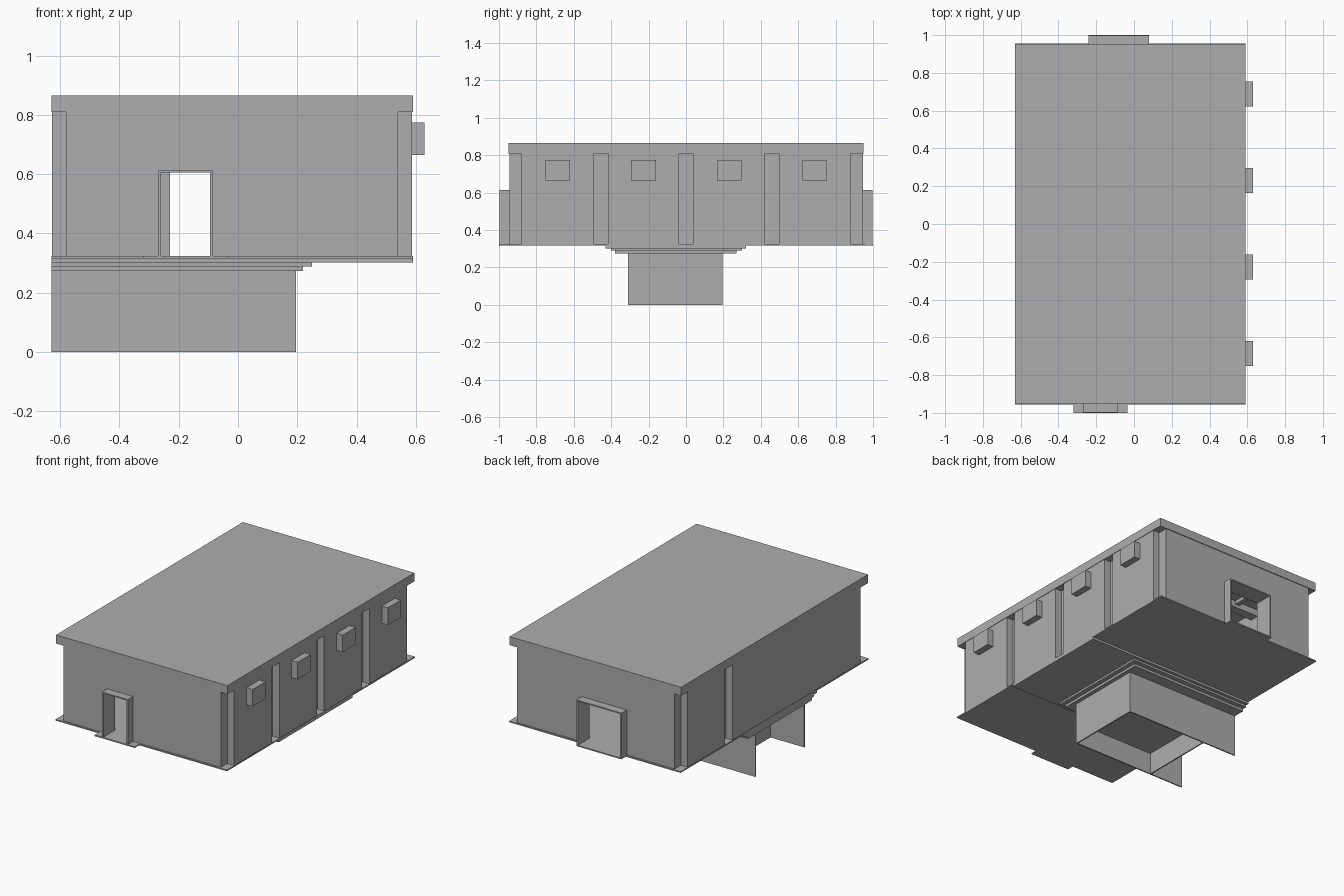
import bpy
import bmesh

cube = bpy.data.objects.get("Cube")
if cube:
    bpy.data.objects.remove(cube, do_unlink=True)

grey = bpy.data.materials.new("concrete_grey")
grey.use_nodes = True
COLOUR = (0.42, 0.42, 0.42, 1)
grey.diffuse_color = COLOUR
grey.node_tree.nodes["Principled BSDF"].inputs["Base Color"].default_value = COLOUR


def boxes(name, *parts):
    """One object from boxes given as (x0, x1, y0, y1, z0, z1)."""
    bm = bmesh.new()
    for x0, x1, y0, y1, z0, z1 in parts:
        verts = bmesh.ops.create_cube(bm, size=1)["verts"]
        for v in verts:
            v.co.x = x1 if v.co.x > 0 else x0
            v.co.y = y1 if v.co.y > 0 else y0
            v.co.z = z1 if v.co.z > 0 else z0
    mesh = bpy.data.meshes.new(name)
    bm.to_mesh(mesh)
    bm.free()
    mesh.materials.append(grey)
    obj = bpy.data.objects.new(name, mesh)
    bpy.context.collection.objects.link(obj)
    return obj


def ring(name, outer, inner, z0, z1):
    """Rectangular slab with a rectangular hole."""
    a, b, c, d = outer
    e, f, g, h = inner
    parts = [(f, b, c, d, z0, z1), (e, f, c, g, z0, z1), (e, f, h, d, z0, z1)]
    if e > a:
        parts.append((a, e, c, d, z0, z1))
    return boxes(name, *parts)


LEFT, RIGHT, END = -0.63, 0.59, 0.95
FLOOR, EAVE, TOP = 0.32, 0.81, 0.865
NOTCH = 0.05
PIT = (-0.39, 0.195, -0.31, 0.195)

# Floor plate and the descending steps around the sunken pit
ring("floor", (LEFT, RIGHT, -END - .005, END + .005), PIT, FLOOR - .004, FLOOR + .004)
ring("floor_band", (LEFT, RIGHT, -.43, .32), PIT, .302, FLOOR - .004)
ring("upper_step", (LEFT, .25, -.4, .3), PIT, .289, .302)
ring("lower_step", (LEFT, .22, -.38, .27), PIT, .273, .289)

# Sunken pit with its two long side walls
px0, px1, py0, py1 = PIT
boxes("pit_side_walls",
      (LEFT, px1, py0, py0 + .008, 0, .275),
      (LEFT, px1, py1 - .008, py1, 0, .275))
boxes("pit_end_walls",
      (px0, px0 + .008, py0, py1, 0, .275),
      (px1 - .008, px1, py0, py1, 0, .275))
boxes("pit_floor", (px0, px1, py0, py1, .14, .15))

# End walls, each with an open doorway and a projecting frame
for name, side, d0, d1 in (("front", -1, -.27, -.085), ("back", 1, -.24, .08)):
    y0, y1 = sorted((side * .945, side * .88))
    head = 0.605
    boxes(name + "_wall",
          (LEFT + NOTCH, d0, y0, y1, FLOOR, EAVE),
          (d1, RIGHT - NOTCH, y0, y1, FLOOR, EAVE),
          (d0, d1, y0, y1, head, EAVE))
    f0, f1 = sorted((side * .88, side * .998))
    boxes(name + "_door_frame",
          (d0, d0 + .01, f0, f1, FLOOR, head),
          (d1 - .01, d1, f0, f1, FLOOR, head),
          (d0, d1, f0, f1, head, head + .008))
s = 0.05
boxes("front_door_sill", (-.27 - s, -.085 + s, -1, -.945, FLOOR - .004, FLOOR + .004))
boxes("back_door_sill", (-.24, .08, .945, 1, FLOOR - .004, FLOOR + .004))

# Long walls: raised panels separated by recessed grooves
GROOVES = (-.455, 0, .46)


def long_wall(name, inner, outer, grooves):
    sign = 1 if outer > inner else -1
    parts = [(*sorted((inner - sign * .02, inner)), -.88, .88, FLOOR, EAVE)]
    edges = [-.88] + [g + d for g in grooves for d in (-.037, .037)] + [.88]
    for y0, y1 in zip(edges[::2], edges[1::2]):
        parts.append((*sorted((inner, outer - sign * .003)), y0, y1, FLOOR, EAVE))
    boxes(name, *parts)


long_wall("left_wall", RIGHT - NOTCH, RIGHT, GROOVES)
long_wall("right_wall", LEFT + NOTCH, LEFT, GROOVES[2:])

# Wall-mounted boxes, one in each bay
for i in range(4):
    y = -.685 + i * .458
    boxes("wall_box_%d" % (i + 1), (RIGHT - .01, RIGHT + .04, y - .066, y + .066, .665, .775))

# Roof slab with a deep rim
boxes("roof", (LEFT, RIGHT, -END, END, TOP - .012, TOP))
ring("roof_rim", (LEFT, RIGHT, -END, END),
     (LEFT + .07, RIGHT - .07, -END + .07, END - .07), EAVE, TOP - .012)

# Ceiling beams
boxes("cross_beams", *[(LEFT + .07, RIGHT - .07, y - .03, y + .03, EAVE, TOP - .012) for y in GROOVES])
boxes("long_beams", *[(x - .015, x + .015, -.88, .88, EAVE + .02, TOP - .012)
                      for x in (-.4, -.17, .07, .3)])
